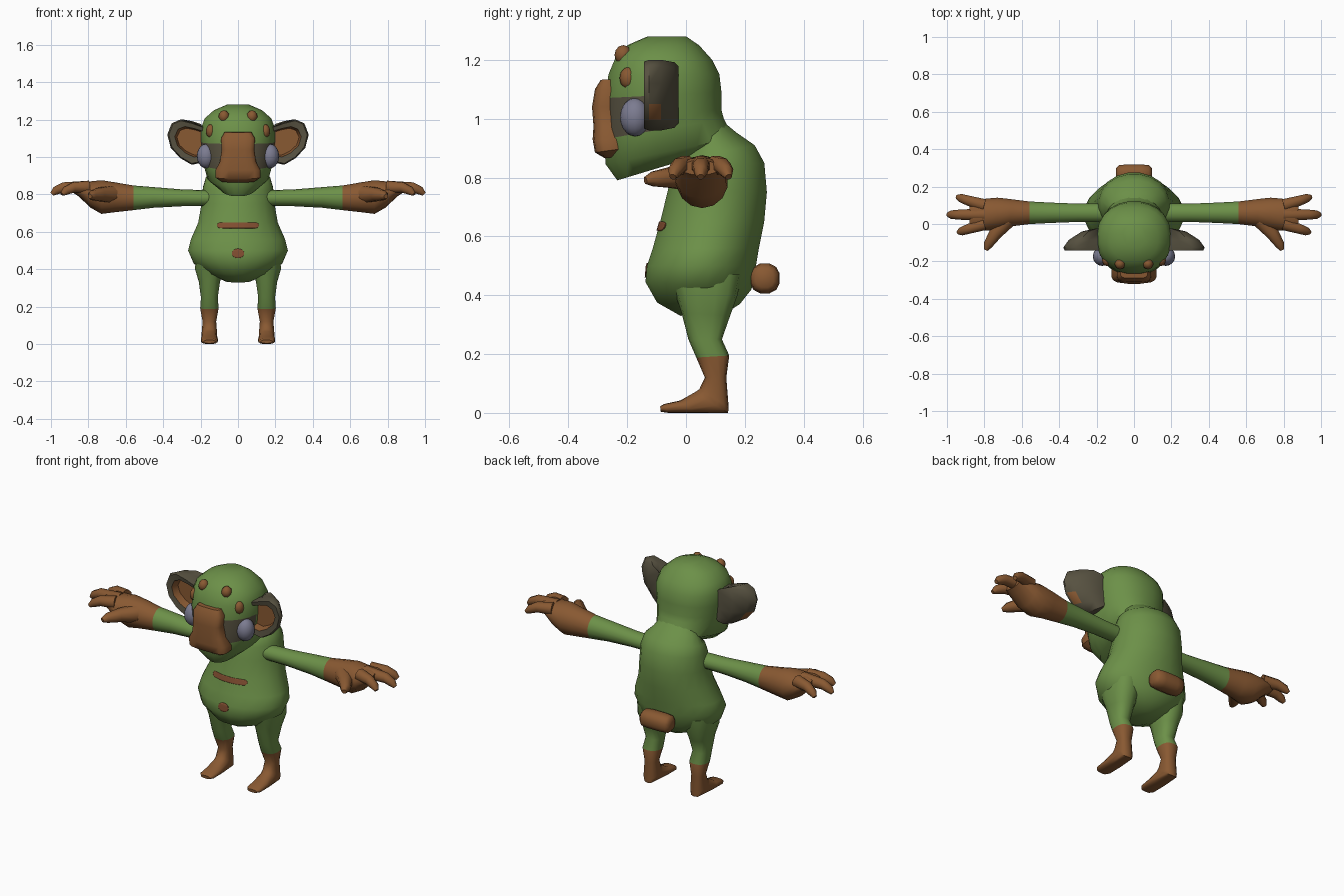
import bpy, bmesh, math
from mathutils import Vector, Matrix
from mathutils.bvhtree import BVHTree

cube = bpy.data.objects.get("Cube")
if cube:
    bpy.data.objects.remove(cube, do_unlink=True)


def material(name, rgb):
    m = bpy.data.materials.new(name)
    m.use_nodes = True
    m.diffuse_color = (*rgb, 1)
    m.node_tree.nodes["Principled BSDF"].inputs["Base Color"].default_value = (*rgb, 1)
    return m


GREEN = material("green_fur", (0.15, 0.28, 0.065))
BROWN = material("brown_skin", (0.25, 0.10, 0.032))
DARK = material("dark_grey_brown", (0.095, 0.083, 0.052))
EYE = material("grey_lilac_eye", (0.20, 0.20, 0.28))
MARK = material("red_brown_mark", (0.22, 0.075, 0.03))


def finish(name, bm, mats, rule=None, angle=50):
    """Turn a bmesh into a shaded object, colouring faces by a rule."""
    bmesh.ops.recalc_face_normals(bm, faces=bm.faces)
    if rule:
        for f in bm.faces:
            f.material_index = rule(f.calc_center_median())
    mesh = bpy.data.meshes.new(name)
    bm.to_mesh(mesh)
    bm.free()
    for m in mats:
        mesh.materials.append(m)
    ob = bpy.data.objects.new(name, mesh)
    bpy.context.collection.objects.link(ob)
    bpy.ops.object.select_all(action="DESELECT")
    ob.select_set(True)
    bpy.context.view_layer.objects.active = ob
    bpy.ops.object.shade_smooth_by_angle(angle=math.radians(angle))
    return ob


def skin(loops):
    """Bridge closed point loops and cap both ends."""
    bm = bmesh.new()
    rows = [[bm.verts.new(p) for p in loop] for loop in loops]
    n = len(rows[0])
    for a, b in zip(rows, rows[1:]):
        for i in range(n):
            j = (i + 1) % n
            bm.faces.new((a[i], a[j], b[j], b[i]))
    bm.faces.new(rows[0])
    bm.faces.new(rows[-1])
    return bm


def ring(c, u, v, n=16, power=1.0):
    """Ellipse (or, with power below 1, rounded box) around c."""
    def soft(t):
        return math.copysign(abs(t) ** power, t)
    c, u, v = Vector(c), Vector(u), Vector(v)
    angles = [2 * math.pi * (i + 0.5) / n for i in range(n)]
    return [c + u * soft(math.cos(a)) + v * soft(math.sin(a)) for a in angles]


def sections(rows, x=0, n=16, power=1.0):
    """Rings from (front y, front z, back y, back z, half width)."""
    return [ring((x, (yf + yb) / 2, (zf + zb) / 2), (w, 0, 0),
                 (0, (yb - yf) / 2, (zb - zf) / 2), n, power)
            for yf, zf, yb, zb, w in rows]


def tube(path, radii, n=8):
    """Round limb along a path."""
    path = [Vector(p) for p in path]
    loops = []
    for i, (p, r) in enumerate(zip(path, radii)):
        t = (path[min(i + 1, len(path) - 1)] - path[max(i - 1, 0)]).normalized()
        u = t.cross(Vector((0, 0, 1))).normalized()
        loops.append(ring(p, u * r, u.cross(t) * r, n))
    return skin(loops)


def ball(name, centre, size, mat, segs=12):
    bm = bmesh.new()
    bmesh.ops.create_uvsphere(bm, u_segments=segs, v_segments=segs // 2 + 2, radius=1,
                              matrix=Matrix.LocRotScale(Vector(centre), None, Vector(size)))
    return finish(name, bm, [mat])


# Torso
torso = finish("torso", skin(sections([
    (-.02, .33, .13, .335, .06), (-.10, .375, .185, .37, .16),
    (-.14, .445, .225, .42, .24), (-.135, .50, .24, .50, .27),
    (-.115, .56, .25, .56, .255), (-.09, .65, .268, .65, .215),
    (-.065, .75, .277, .75, .198), (-.05, .82, .268, .85, .19),
    (-.03, .86, .235, .91, .175), (0, .88, .17, .955, .14),
    (0, .93, .14, .98, .12)], n=20)), [GREEN])

# Head with the dark eye mask
finish("head", skin(sections([
    (-.235, .79, .13, .90, .10), (-.275, .845, .165, .935, .165),
    (-.28, .93, .13, 1.0, .185), (-.275, 1.0, .122, 1.03, .192),
    (-.275, 1.07, .122, 1.09, .198), (-.265, 1.15, .115, 1.15, .20),
    (-.24, 1.21, .09, 1.20, .18), (-.20, 1.25, .045, 1.25, .13),
    (-.13, 1.28, 0, 1.28, .06)], n=24, power=0.9)), [GREEN, DARK],
    lambda c: int(c.y < -.12 and .93 < c.z < 1.075))

# Broad muzzle plate
finish("muzzle", skin(sections([
    (-.275, .865, -.24, .87, .085), (-.31, .885, -.20, .90, .122),
    (-.318, .93, -.20, .93, .122), (-.315, .975, -.20, .97, .098),
    (-.32, 1.04, -.22, 1.04, .088), (-.31, 1.10, -.22, 1.10, .092),
    (-.29, 1.132, -.24, 1.135, .072)], n=16, power=0.55)), [BROWN])

# Stubby tail
finish("tail", skin([ring((x, .268, .457), (0, .052 * k, 0), (0, 0, .052 * k), 12, 0.85)
                     for x, k in ((-.095, .6), (-.08, .92), (-.04, 1),
                                  (.04, 1), (.08, .92), (.095, .6))]), [BROWN])

# Chest stripe and navel laid on the torso surface
surface = BVHTree.FromPolygons([v.co for v in torso.data.vertices],
                               [p.vertices for p in torso.data.polygons])


def plate(name, z, half_w, half_h, power):
    bm = bmesh.new()
    bmesh.ops.create_grid(bm, x_segments=16, y_segments=6, size=1)
    for v in bm.verts:
        x, h = v.co.x, v.co.y
        x_pos = math.sin(x * math.pi / 2)
        edge = max(0.02, 1 - abs(x_pos) ** power) ** 0.5
        px, pz = x_pos * half_w, z + h * edge * half_h
        hit = surface.ray_cast(Vector((px, -1, pz)), Vector((0, 1, 0)))[0]
        v.co = (px, hit.y - 0.004, pz)
    ob = finish(name, bm, [MARK])
    solid = ob.modifiers.new("thickness", "SOLIDIFY")
    solid.thickness = 0.004


plate("chest_stripe", .635, .112, .015, 16)
plate("navel", .485, .033, .025, 2)

EAR = [(.18, 1.16), (.25, 1.185), (.31, 1.20), (.355, 1.18), (.378, 1.12),
       (.36, 1.05), (.31, .995), (.25, .96), (.18, .975)]
EAR_STEPS = [(-.025, .15, .8), (-.04, .5, .93), (-.085, .85, 1), (-.125, 1, 1),
             (-.143, .96, .95), (-.138, .80, .68), (-.095, .74, .60)]

for side, s in (("left", 1), ("right", -1)):
    def pair(name, bm, mats, rule=None):
        bmesh.ops.scale(bm, vec=(s, 1, 1), verts=bm.verts)
        finish(f"{side}_{name}", bm, mats, rule)

    # Leg and foot
    pair("leg", skin(sections([
        (-.06, .47, .19, .47, .075), (-.035, .40, .175, .40, .078),
        (-.015, .34, .15, .33, .058), (.008, .25, .122, .25, .046),
        (.035, .188, .147, .195, .05), (.064, .12, .137, .12, .037),
        (.045, .08, .145, .02, .042), (.03, .07, .143, 0, .042),
        (-.02, .042, .03, 0, .046), (-.075, .03, -.06, 0, .044),
        (-.088, .022, -.086, .004, .03)], x=.153, n=14, power=0.8)),
        [GREEN, BROWN], lambda c: int(c.z < .19))

    # Arm and palm
    pair("arm", skin([ring((x, y, z), (0, ry, 0), (0, 0, rz), 14) for x, y, z, ry, rz in (
        (.14, .06, .78, .05, .042), (.30, .06, .782, .05, .045),
        (.45, .06, .784, .056, .055), (.56, .06, .782, .062, .066),
        (.66, .06, .785, .075, .08), (.73, .055, .786, .088, .09),
        (.79, .05, .80, .088, .07), (.85, .048, .828, .078, .04),
        (.88, .048, .833, .068, .025))]),
        [GREEN, BROWN], lambda c: int(abs(c.x) > .56))

    # Fingers and thumb
    for name, y, spread, reach in (("outer", .10, .045, .945), ("middle", .05, 0, .995),
                                   ("inner", 0, -.045, .94)):
        pair(f"{name}_finger", tube(
            [(.80, y, .84), (reach - .06, y + spread * .55, .838),
             (reach - .02, y + spread * .85, .82), (reach, y + spread, .802)],
            (.036, .029, .024, .012)), [BROWN])
    pair("thumb", tube([(.68, .02, .80), (.74, -.05, .80), (.78, -.11, .795),
                        (.792, -.138, .79)], (.05, .038, .027, .013)), [BROWN])

    # Cupped ear with a brown hollow
    pair("ear", skin([[(.18 + (x - .18) * kx, y, 1.085 + (z - 1.085) * kz) for x, z in EAR]
                      for y, kx, kz in EAR_STEPS]), [DARK, BROWN],
         lambda c: int(c.y > -.125 and c.y < -.09 and abs(c.x) < .335
                       and abs(c.z - 1.085) < .085))

    # Eye and brow bumps
    ball(f"{side}_eye", (s * .17, -.173, 1.005), (.05, .051, .065), EYE, 16)
    ball(f"{side}_upper_bump", (s * .075, -.213, 1.217), (.029, .03, .033), BROWN, 8)
    ball(f"{side}_lower_bump", (s * .145, -.195, 1.138), (.027, .031, .038), BROWN, 8)
